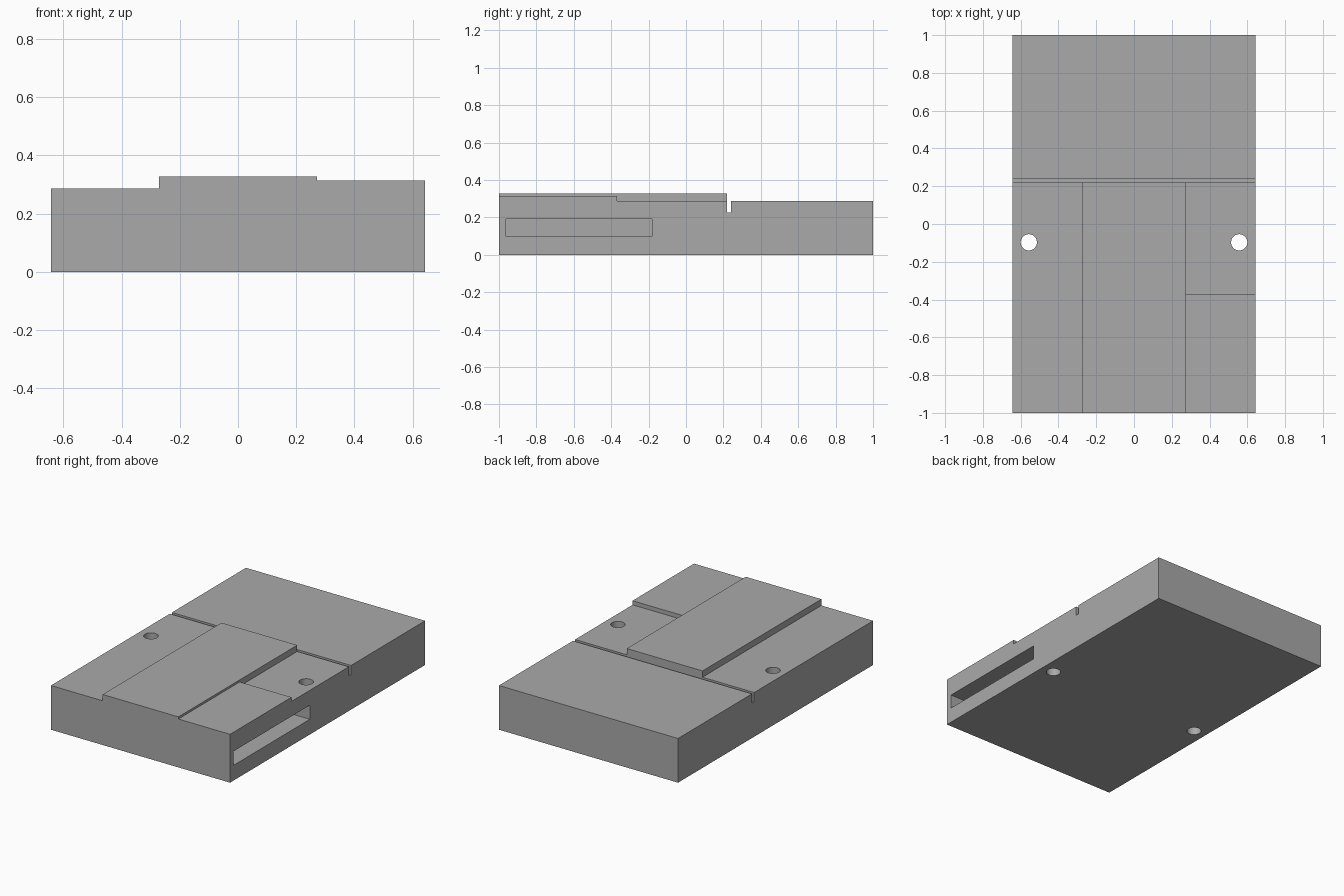
import bpy

# Remove the default cube
old = bpy.data.objects.get("Cube")
if old:
    bpy.data.objects.remove(old, do_unlink=True)

# Single plain grey
grey = bpy.data.materials.new("plain grey")
grey.use_nodes = True
colour = (0.4, 0.4, 0.4, 1)
grey.diffuse_color = colour
grey.node_tree.nodes["Principled BSDF"].inputs["Base Color"].default_value = colour


def box(name, x, y, z):
    """Box spanning the given (low, high) ranges."""
    spans = (x, y, z)
    bpy.ops.mesh.primitive_cube_add(size=1, location=[(a + b) / 2 for a, b in spans])
    ob = bpy.context.object
    ob.name = name
    ob.scale = [b - a for a, b in spans]
    bpy.ops.object.transform_apply(location=True, rotation=False, scale=True)
    ob.data.materials.append(grey)
    return ob


def cut(target, cutter):
    """Subtract the cutter from the target, then discard it."""
    cutter.hide_render = True
    mod = target.modifiers.new(cutter.name, "BOOLEAN")
    mod.operation = "DIFFERENCE"
    mod.solver = "EXACT"
    mod.object = cutter
    bpy.context.view_layer.objects.active = target
    bpy.ops.object.modifier_apply(modifier=mod.name)
    bpy.data.objects.remove(cutter, do_unlink=True)


HALF, DECK, PAD, TOP = 0.643, 0.287, 0.314, 0.328
RIB = 0.272          # half width of the raised centre plate
OUT, ABOVE = 1.1, 0.5

# Solid block at the height of the centre plate
body = box("base_block", (-HALF, HALF), (-1, 1), (0, TOP))

# Cross groove, then the lowered decks around the raised plates
cut(body, box("cross_groove", (-OUT, OUT), (0.219, 0.241), (0.227, ABOVE)))
cut(body, box("rear_deck", (-OUT, OUT), (0.23, OUT), (DECK, ABOVE)))
cut(body, box("right_deck", (-OUT, -RIB), (-OUT, 0.23), (DECK, ABOVE)))
cut(body, box("left_pad", (RIB, OUT), (-OUT, 0.23), (PAD, ABOVE)))
cut(body, box("left_deck", (RIB, OUT), (-0.37, 0.23), (DECK, ABOVE)))

# Blind slot in the left side
cut(body, box("side_slot", (0.05, OUT), (-0.962, -0.182), (0.099, 0.19)))

# Two vertical through holes
for side in (-1, 1):
    bpy.ops.mesh.primitive_cylinder_add(vertices=48, radius=0.043, depth=1,
                                        location=(side * 0.557, -0.097, 0.2))
    hole = bpy.context.object
    hole.name = "through_hole"
    hole.data.materials.append(grey)
    cut(body, hole)

# Smooth hole walls, sharp block edges
bpy.ops.object.select_all(action="DESELECT")
body.select_set(True)
bpy.context.view_layer.objects.active = body
bpy.ops.object.shade_smooth_by_angle()
